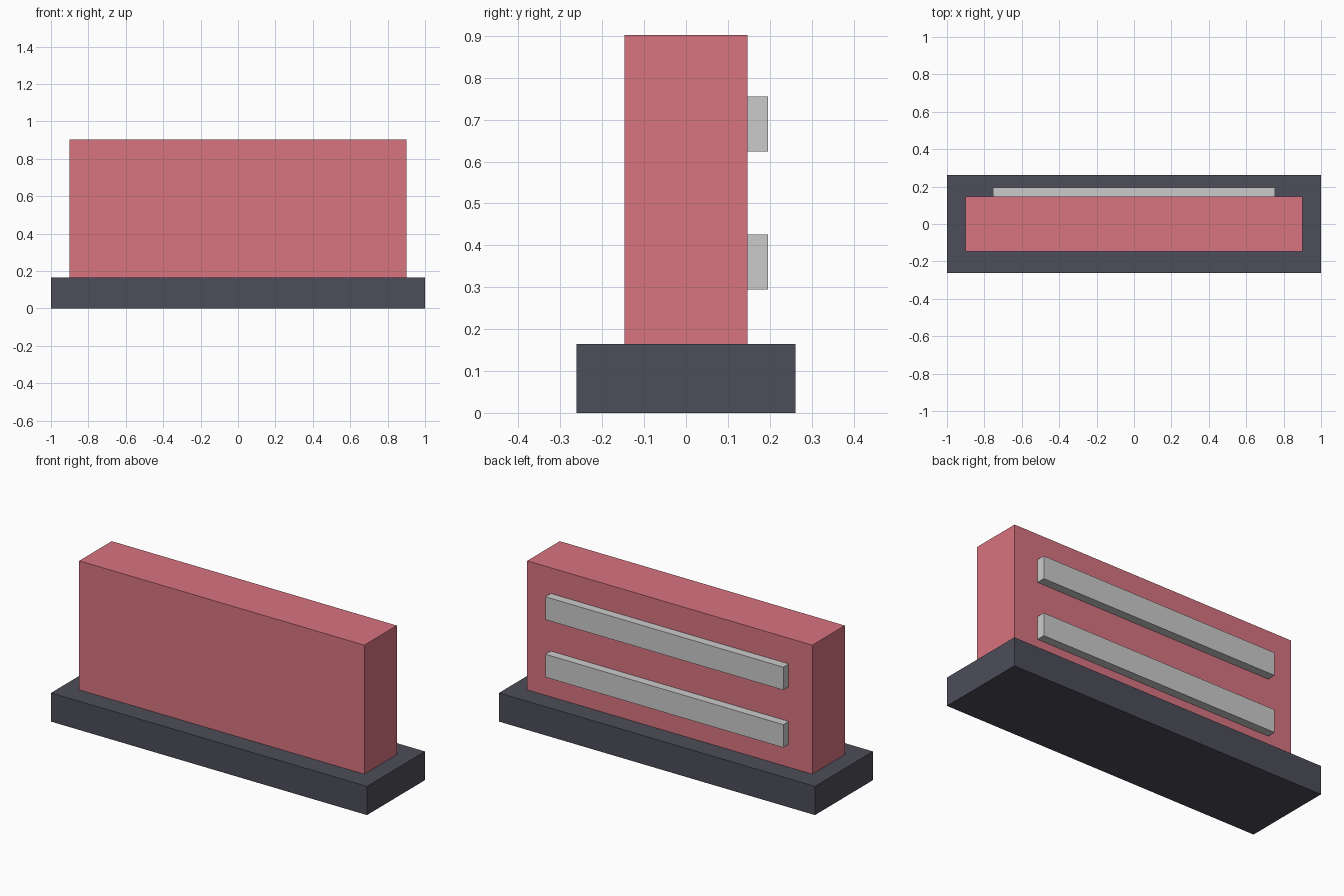
import bpy

if "Cube" in bpy.data.objects:
    bpy.data.objects.remove(bpy.data.objects["Cube"])


def material(name, color):
    mat = bpy.data.materials.new(name)
    mat.diffuse_color = (*color, 1.0)
    mat.use_nodes = True
    mat.node_tree.nodes["Principled BSDF"].inputs["Base Color"].default_value = mat.diffuse_color
    return mat


def box(name, low, high, mat=None):
    """Axis-aligned box between two opposite corners."""
    center = [(a + b) / 2 for a, b in zip(low, high)]
    bpy.ops.mesh.primitive_cube_add(size=1, location=center)
    obj = bpy.context.object
    obj.name = name
    obj.scale = [b - a for a, b in zip(low, high)]
    bpy.ops.object.transform_apply(location=False, rotation=False, scale=True)
    if mat:
        obj.data.materials.append(mat)
    return obj


red = material("red", (0.69, 0.174, 0.216))
dark = material("dark", (0.074, 0.074, 0.1))

BASE_TOP = 0.164
BACK = 0.147

# Wide plinth
box("base", (-1, -0.262, 0), (1, 0.262, BASE_TOP), dark)

# Upright slab standing on the plinth
box("body", (-0.902, -BACK, BASE_TOP), (0.902, BACK, 0.902), red)

# Two horizontal rails on the back face
for name, bottom in (("lower_rail", 0.295), ("upper_rail", 0.624)):
    box(name, (-0.753, BACK, bottom), (0.753, BACK + 0.049, bottom + 0.131))
